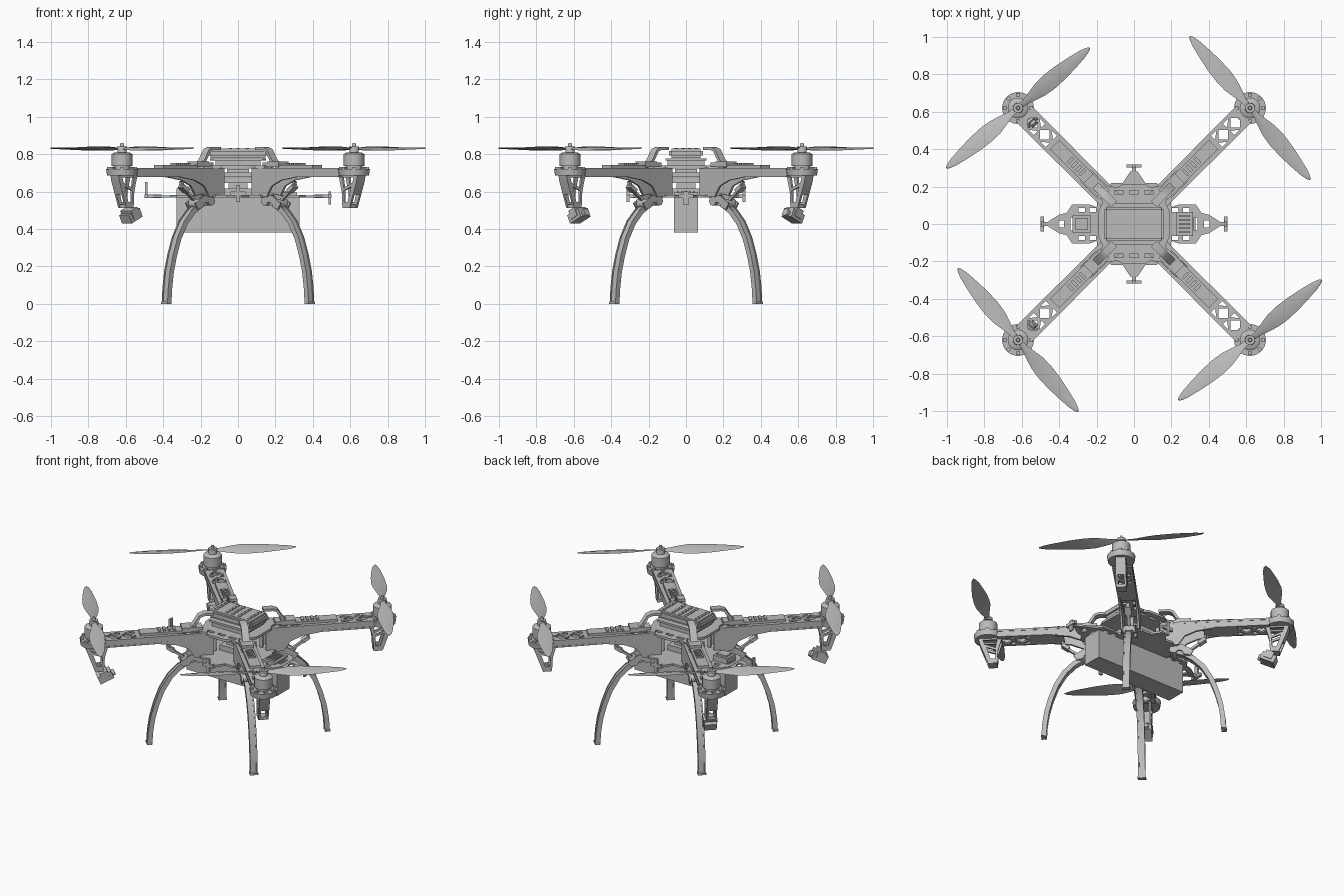
import bpy, bmesh
from math import radians, sin, cos, pi
from mathutils import Matrix, Vector

cube = bpy.data.objects.get("Cube")
if cube:
    bpy.data.objects.remove(cube, do_unlink=True)

grey = bpy.data.materials.new("light_grey")
grey.use_nodes = True
grey.diffuse_color = (0.5, 0.5, 0.5, 1)
grey.node_tree.nodes["Principled BSDF"].inputs["Base Color"].default_value = (0.5, 0.5, 0.5, 1)

CORNERS = {"back_left": 45, "back_right": 135, "front_right": 225, "front_left": 315}
RIGHT = ("back_right", "front_right")
MOTOR_R = 0.877
made = []


def place(name, bm, corners=None):
    """Turn a bmesh into one object, or one copy on each named diagonal."""
    bmesh.ops.recalc_face_normals(bm, faces=bm.faces)
    me = bpy.data.meshes.new(name)
    bm.to_mesh(me)
    bm.free()
    me.materials.append(grey)
    for corner in corners or [None]:
        ob = bpy.data.objects.new(f"{name}_{corner}" if corner else name, me)
        ob.rotation_euler.z = radians(CORNERS[corner]) if corner else 0
        bpy.context.collection.objects.link(ob)
        made.append(ob)


def box(bm, c, size, rot=None):
    m = Matrix.Translation(c) @ (rot or Matrix()) @ Matrix.Diagonal((*size, 1))
    bmesh.ops.create_cube(bm, size=1, matrix=m)


def cyl(bm, c, r1, r2, h, n=32, rot=None):
    m = Matrix.Translation(c) @ (rot or Matrix())
    bmesh.ops.create_cone(bm, cap_ends=True, segments=n, radius1=r1, radius2=r2, depth=h, matrix=m)


def prism(bm, outline, a, b, holes=(), upright=False):
    """Extrude a flat outline with holes; upright puts the outline in the xz plane."""
    edges, verts = [], []
    for loop in (outline, *holes):
        vs = [bm.verts.new((x, y, a)) for x, y in loop]
        edges += [bm.edges.new((vs[i - 1], vs[i])) for i in range(len(vs))]
        verts += vs
    fill = bmesh.ops.triangle_fill(bm, use_beauty=True, edges=edges, normal=(0, 0, 1))
    faces = [f for f in fill["geom"] if isinstance(f, bmesh.types.BMFace)]
    ext = bmesh.ops.extrude_face_region(bm, geom=faces, use_keep_orig=True)["geom"]
    top = [v for v in ext if isinstance(v, bmesh.types.BMVert)]
    bmesh.ops.translate(bm, verts=top, vec=(0, 0, b - a))
    if upright:
        bmesh.ops.rotate(bm, verts=verts + top, matrix=Matrix.Rotation(pi / 2, 3, "X"))


def ribbon(bm, path, thick, width, t=0):
    """Strip following a path in the radial plane."""
    pts = [Vector(p) for p in path]
    left, right = [], []
    for i, p in enumerate(pts):
        d = (pts[min(i + 1, len(pts) - 1)] - pts[max(i - 1, 0)]).normalized()
        n = Vector((-d.y, d.x)) * thick / 2
        left.append(p + n)
        right.append(p - n)
    prism(bm, left + right[::-1], t - width / 2, t + width / 2, upright=True)


def rect(x, y, w, h):
    return [(x - w / 2, y - h / 2), (x + w / 2, y - h / 2), (x + w / 2, y + h / 2), (x - w / 2, y + h / 2)]


def four_way(quarter):
    """Mirror a quarter outline across both axes."""
    half = quarter + [(-x, y) for x, y in reversed(quarter)]
    return half + [(-x, -y) for x, y in half]


# Arms: deep root, side walls and truss-cut top and bottom plates
bm = bmesh.new()
side = [(0.16, 0.722), (0.84, 0.722), (0.84, 0.685), (0.5, 0.678), (0.38, 0.66),
        (0.31, 0.63), (0.27, 0.57), (0.16, 0.57)]
for t in (-0.05, 0.05):
    prism(bm, side, t - 0.007, t + 0.007, upright=True)
truss = []
for r in (0.66, 0.75):
    truss += [[(r - 0.035, s * 0.012), (r - 0.035, s * 0.042), (r + 0.005, s * 0.042)] for s in (-1, 1)]
    truss += [[(r - 0.02, 0), (r + 0.015, -0.036), (r + 0.05, 0), (r + 0.015, 0.036)]]
root_slots = [rect(r, s * 0.03, 0.05, 0.02) for r in (0.27, 0.34) for s in (-1, 1)]
plan = [(0.16, -0.057), (0.82, -0.06), (0.82, 0.06), (0.16, 0.057)]
prism(bm, plan, 0.715, 0.727, truss + root_slots)
prism(bm, [(max(x, 0.42), y) for x, y in plan], 0.678, 0.688, truss)
place("arm", bm, CORNERS)

# Motor mounts, motors and hubs
bm = bmesh.new()
cyl(bm, (MOTOR_R, 0, 0.703), 0.08, 0.085, 0.036)
for k in range(8):
    a = k * pi / 4
    box(bm, (MOTOR_R + 0.071 * cos(a), 0.071 * sin(a), 0.726), (0.02, 0.02, 0.012), Matrix.Rotation(a, 4, "Z"))
place("motor_mount", bm, CORNERS)
bm = bmesh.new()
for z, r1, r2, h in ((0.729, 0.045, 0.045, 0.018), (0.768, 0.055, 0.055, 0.064), (0.805, 0.055, 0.04, 0.01),
                     (0.818, 0.025, 0.022, 0.02), (0.832, 0.028, 0.026, 0.02), (0.85, 0.011, 0.008, 0.02)):
    cyl(bm, (MOTOR_R, 0, z), r1, r2, h)
place("motor", bm, CORNERS)

# Two-blade propellers with twisted lens sections
bm = bmesh.new()
stations = [(0.0, 0.03, 20), (0.05, 0.034, 20), (0.1, 0.06, 18), (0.16, 0.088, 15), (0.22, 0.096, 12),
            (0.3, 0.088, 10), (0.38, 0.068, 8), (0.45, 0.046, 7), (0.485, 0.026, 6), (0.5, 0.006, 5)]
for turn in (0, pi):
    spin = Matrix.Translation((MOTOR_R, 0, 0.83)) @ Matrix.Rotation(radians(85) + turn, 4, "Z")
    rings = []
    for s, chord, pitch in stations:
        tilt = Matrix.Rotation(radians(pitch), 4, "X")
        section = ((0, -chord / 2, 0), (0, 0, 0.005), (0, chord / 2, 0), (0, 0, -0.001))
        rings.append([bm.verts.new(spin @ (Vector((s, 0, 0)) + tilt @ Vector(p))) for p in section])
    for a, b in zip(rings, rings[1:]):
        for i in range(4):
            bm.faces.new((a[i - 1], a[i], b[i], b[i - 1]))
    bm.faces.new(rings[0])
    bm.faces.new(rings[-1])
place("propeller", bm, CORNERS)

# Open brackets hanging under the motors
bm = bmesh.new()
frame = [(0.79, 0.69), (0.935, 0.69), (0.925, 0.65), (0.875, 0.515), (0.82, 0.515), (0.815, 0.6)]
gaps = [[(0.82, 0.675), (0.905, 0.675), (0.895, 0.645), (0.83, 0.62)],
        [(0.83, 0.605), (0.885, 0.625), (0.86, 0.545), (0.832, 0.545)]]
for t in (-0.025, 0.025):
    prism(bm, frame, t - 0.006, t + 0.006, gaps, upright=True)
ribbon(bm, [(0.93, 0.69), (0.92, 0.65), (0.895, 0.585)], 0.01, 0.06)
box(bm, (0.847, 0, 0.522), (0.055, 0.06, 0.02))
place("end_bracket", bm, CORNERS)

# Small tilted pods on the right-hand brackets
bm = bmesh.new()
lean = Matrix.Rotation(radians(25), 4, "Y")
box(bm, (0.81, 0, 0.47), (0.09, 0.075, 0.05), lean)
box(bm, (0.815, 0, 0.485), (0.05, 0.085, 0.05), lean)
cyl(bm, (0.765, 0, 0.485), 0.02, 0.02, 0.03, 20, lean @ Matrix.Rotation(pi / 2, 4, "Y"))
place("end_pod", bm, RIGHT)

# Curved landing legs with pads and top clamps
bm = bmesh.new()
leg = [(0.54, 0.0), (0.535, 0.08), (0.522, 0.17), (0.498, 0.26), (0.465, 0.35), (0.415, 0.435),
       (0.36, 0.49), (0.3, 0.53), (0.22, 0.555)]
ribbon(bm, leg, 0.022, 0.028)
for t in (-0.018, 0.018):
    ribbon(bm, leg, 0.03, 0.008, t)
box(bm, (0.542, 0, 0.006), (0.03, 0.05, 0.012))
place("landing_leg", bm, CORNERS)
bm = bmesh.new()
for r, z in ((0.24, 0.55), (0.32, 0.535)):
    cyl(bm, (r, 0, z), 0.025, 0.025, 0.08, 20, Matrix.Rotation(pi / 2, 4, "X"))
for t in (-0.035, 0.035):
    ribbon(bm, [(0.22, 0.57), (0.29, 0.56), (0.35, 0.52)], 0.04, 0.01, t)
ribbon(bm, [(0.31, 0.54), (0.38, 0.59), (0.42, 0.62), (0.43, 0.655)], 0.014, 0.02)
box(bm, (0.41, 0, 0.615), (0.05, 0.04, 0.022), Matrix.Rotation(radians(-35), 4, "Y"))
place("leg_clamp", bm, CORNERS)

# Speed controller boards on the arms
bm = bmesh.new()
box(bm, (0.47, 0, 0.735), (0.26, 0.07, 0.016))
for i in range(4):
    box(bm, (0.39 + i * 0.03, 0, 0.747), (0.016, 0.045, 0.012))
box(bm, (0.3, 0, 0.745), (0.09, 0.075, 0.03))
place("controller_board", bm, CORNERS)

# Battery box
bm = bmesh.new()
box(bm, (0, 0, 0.475), (0.66, 0.13, 0.19))
place("battery_box", bm)

# Lower plate with slotted wings and tapered tabs
bm = bmesh.new()
wing = four_way([(0.36, 0.06), (0.33, 0.105), (0.24, 0.105), (0.2, 0.09), (0.19, 0.16),
                 (0.12, 0.22), (0.06, 0.22), (0.02, 0.28)])
slots = [rect(s * x, y, 0.035, 0.022) for s in (-1, 1) for x in (0.22, 0.28) for y in (-0.075, 0.075)]
slots += [rect(s * 0.33, 0, 0.02, 0.07) for s in (-1, 1)]
prism(bm, wing, 0.568, 0.582, slots)
place("lower_plate", bm)

# End arms with cross bars on all four sides
bm = bmesh.new()
for s, top in ((-1, 0.65), (1, 0.6)):
    prism(bm, [(s * 0.34, -0.065), (s * 0.4, -0.05), (s * 0.46, -0.012), (s * 0.46, 0.012),
               (s * 0.4, 0.05), (s * 0.34, 0.065)], 0.568, 0.58, [rect(s * 0.39, 0, 0.03, 0.04)])
    box(bm, (s * 0.455, 0, 0.575), (0.09, 0.02, 0.02))
    box(bm, (s * 0.49, 0, top - 0.035), (0.012, 0.03, 0.07))
    box(bm, (s * 0.49, 0, 0.575), (0.018, 0.08, 0.02))
    box(bm, (0, s * 0.29, 0.575), (0.02, 0.05, 0.02))
    box(bm, (0, s * 0.31, 0.59), (0.08, 0.015, 0.02))
    box(bm, (0, s * 0.31, 0.59), (0.02, 0.015, 0.09))
place("sensor_mounts", bm)

# Equipment on the wings
bm = bmesh.new()
box(bm, (-0.28, 0, 0.6), (0.1, 0.09, 0.035))
box(bm, (-0.28, 0, 0.622), (0.07, 0.06, 0.012))
box(bm, (0.27, 0, 0.588), (0.09, 0.13, 0.012))
for i in range(5):
    box(bm, (0.27, -0.044 + i * 0.022, 0.598), (0.06, 0.01, 0.012))
place("wing_equipment", bm)

# Electronics between the plates
bm = bmesh.new()
for z, w, h in ((0.6, 0.16, 0.035), (0.632, 0.1, 0.03), (0.66, 0.15, 0.028), (0.69, 0.18, 0.025), (0.71, 0.12, 0.02)):
    box(bm, (0, 0, z), (w, w, h))
for x in (-0.1, 0.1):
    for y in (-0.1, 0.1):
        cyl(bm, (x, y, 0.645), 0.012, 0.012, 0.15, 12)
place("core_electronics", bm)

# Upper plate and raised deck
bm = bmesh.new()
upper = four_way([(0.19, 0.07), (0.17, 0.11), (0.18, 0.17), (0.14, 0.205), (0.09, 0.195), (0.06, 0.215)])
prism(bm, upper, 0.722, 0.738, [rect(x, y, 0.05, 0.02) for x in (-0.08, 0, 0.08) for y in (-0.17, 0.17)])
box(bm, (0, 0, 0.75), (0.24, 0.2, 0.03))
prism(bm, four_way([(0.15, 0.08), (0.13, 0.11)]), 0.765, 0.778)
place("upper_plate", bm)

# Top cover with bevelled rim and small raised tabs
bm = bmesh.new()
box(bm, (0, 0, 0.805), (0.32, 0.18, 0.05))
bmesh.ops.bevel(bm, geom=list(bm.edges), offset=0.012, segments=2, affect="EDGES")
for x in (-0.12, -0.04, 0.0, 0.05, 0.12):
    for y in (-0.05, -0.015, 0.02, 0.055):
        box(bm, (x, y, 0.831), (0.018, 0.022, 0.006))
place("top_cover", bm)
bm = bmesh.new()
ribbon(bm, [(0.31, 0.735), (0.27, 0.765), (0.235, 0.82), (0.21, 0.83), (0.15, 0.83)], 0.016, 0.045)
box(bm, (0.25, 0, 0.745), (0.06, 0.07, 0.02))
place("cover_bracket", bm, CORNERS)

# Smooth the round parts, keep edges sharp
bpy.ops.object.select_all(action="DESELECT")
for ob in made:
    ob.select_set(True)
bpy.context.view_layer.objects.active = made[0]
bpy.ops.object.shade_smooth_by_angle(angle=radians(35))
